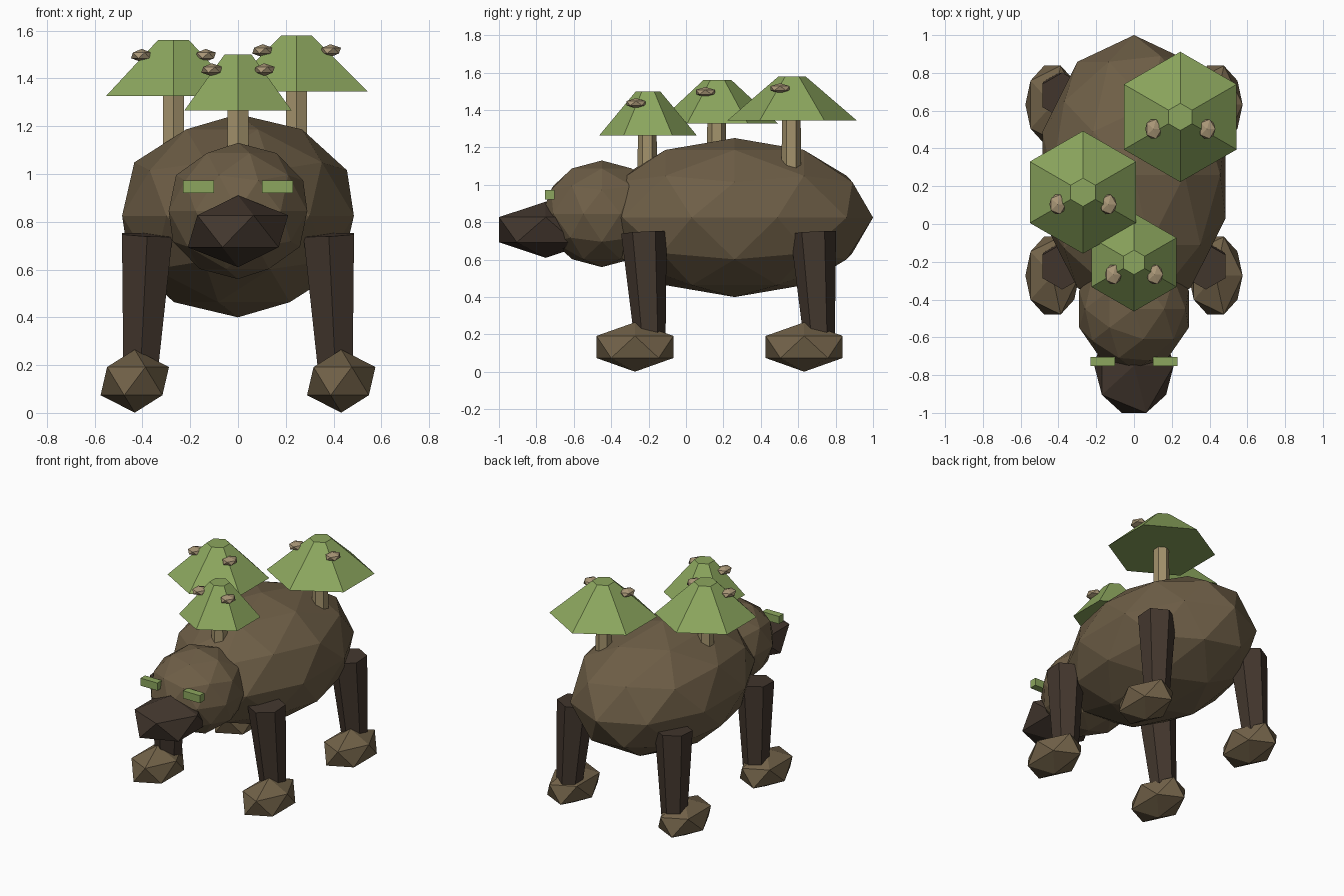
import bpy
from mathutils import Vector

if "Cube" in bpy.data.objects:
    bpy.data.objects.remove(bpy.data.objects["Cube"])


def material(name, rgb):
    m = bpy.data.materials.new(name)
    m.diffuse_color = (*rgb, 1.0)
    m.use_nodes = True
    m.node_tree.nodes["Principled BSDF"].inputs["Base Color"].default_value = m.diffuse_color
    return m


HIDE = material("brown hide", (0.155, 0.112, 0.062))
PAW = material("paw brown", (0.168, 0.122, 0.066))
DARK = material("dark brown", (0.056, 0.038, 0.027))
LEAF = material("leaf green", (0.262, 0.384, 0.112))
BARK = material("bark tan", (0.37, 0.29, 0.15))
NUT = material("nut tan", (0.40, 0.31, 0.185))


def finish(name, mat):
    ob = bpy.context.object
    ob.name = name
    ob.data.materials.append(mat)
    return ob


def faceted_ball(name, loc, radii, mat, detail=1):
    bpy.ops.mesh.primitive_ico_sphere_add(subdivisions=detail, radius=1, location=loc)
    bpy.context.object.scale = radii
    return finish(name, mat)


def hex_post(name, bottom, top, r_bottom, r_top, mat):
    """Six-sided tapered post between two points."""
    a, b = Vector(bottom), Vector(top)
    axis = b - a
    bpy.ops.mesh.primitive_cone_add(vertices=6, radius1=r_bottom, radius2=r_top,
                                    depth=axis.length, location=(a + b) / 2)
    bpy.context.object.rotation_euler = Vector((0, 0, 1)).rotation_difference(axis).to_euler()
    return finish(name, mat)


# Body, head and snout
faceted_ball("body", (0, 0.26, 0.825), (0.51, 0.74, 0.425), HIDE, 2)
faceted_ball("head", (0, -0.45, 0.845), (0.305, 0.32, 0.285), HIDE, 2)
faceted_ball("snout", (0, -0.75, 0.76), (0.235, 0.294, 0.15), DARK)

for side, s in (("left", -1), ("right", 1)):
    # Block-shaped eyes
    bpy.ops.mesh.primitive_cube_add(size=1, location=(s * 0.165, -0.728, 0.947))
    bpy.context.object.scale = (0.13, 0.05, 0.053)
    finish(side + "_eye", LEAF)

    # Tapered legs leaning out and back, standing on faceted feet
    for end, y in (("front", -0.27), ("back", 0.635)):
        hex_post(f"{end}_{side}_leg", (s * 0.408, y + 0.078, 0.17),
                 (s * 0.38, y + 0.045, 0.745), 0.083, 0.122, DARK)
        faceted_ball(f"{end}_{side}_foot", (s * 0.432, y - 0.003, 0.133),
                     (0.16, 0.242, 0.132), PAW)

# Trees on the back: x, y, canopy bottom, canopy top, canopy radius, top radius, nut spacing
trees = {
    "front": (0.0, -0.203, 1.265, 1.5, 0.26, 0.065, 0.11),
    "left": (-0.27, 0.168, 1.327, 1.56, 0.325, 0.075, 0.134),
    "right": (0.245, 0.567, 1.345, 1.58, 0.345, 0.072, 0.142),
}
for name, (x, y, z0, z1, r, r_top, gap) in trees.items():
    hex_post(name + "_trunk", (x, y - 0.004, 1.07), (x, y - 0.004, z0 + 0.04), 0.052, 0.05, BARK)
    hex_post(name + "_canopy", (x, y, z0), (x, y, z1), r, r_top, LEAF)
    for s in (-1, 1):
        faceted_ball(name + "_nut", (x + s * gap, y - 0.064, z1 - 0.064),
                     (0.049, 0.06, 0.027), NUT)
